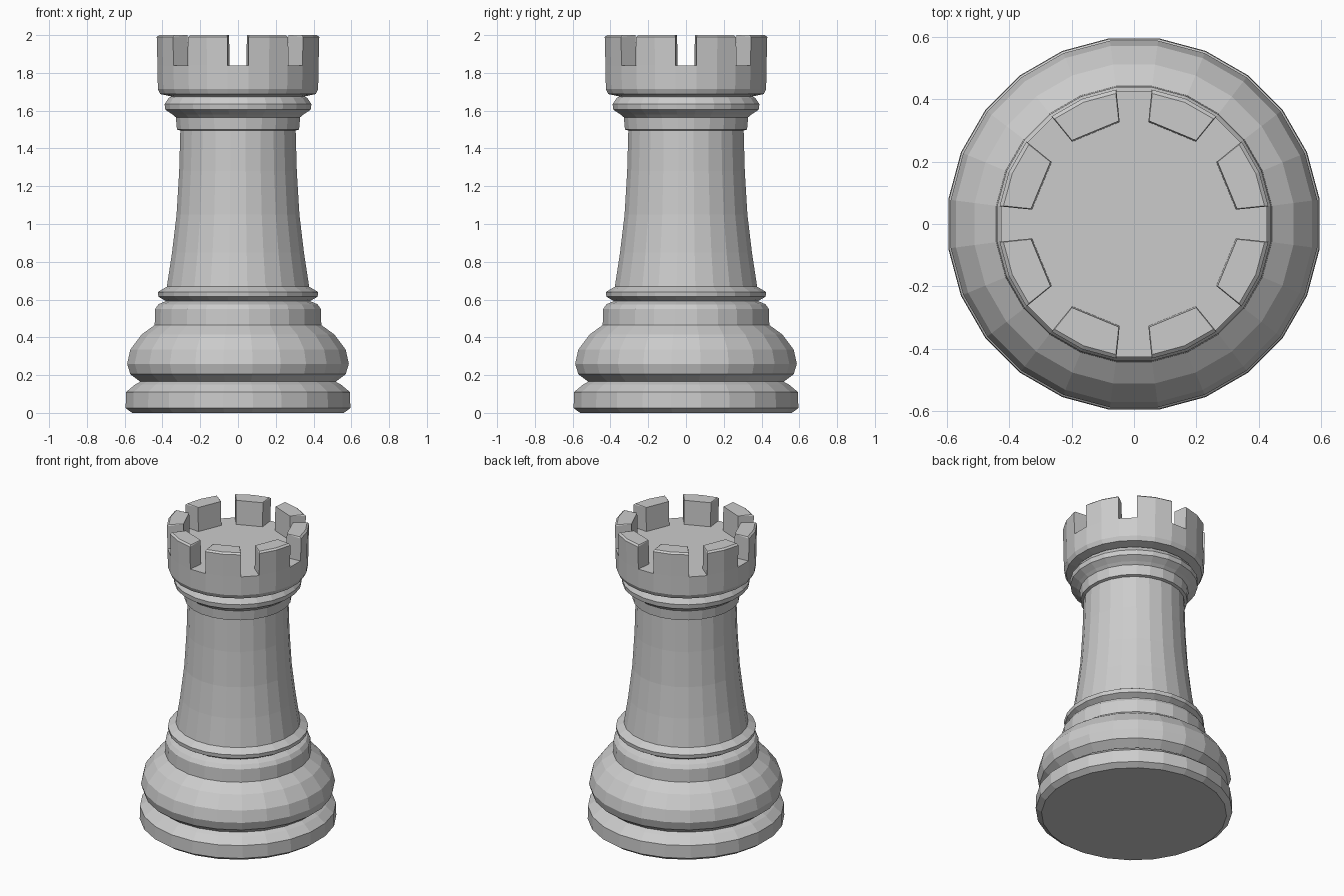
import bpy, bmesh
from math import cos, sin, radians

if "Cube" in bpy.data.objects:
    bpy.data.objects.remove(bpy.data.objects["Cube"])

SIDES = 24
OFFSET = 7.5      # lines facets up with the battlement gaps
FLOOR = 1.84


def polar(r, deg, z):
    return (r * cos(radians(deg)), r * sin(radians(deg)), z)


def finish(name, bm):
    bmesh.ops.recalc_face_normals(bm, faces=bm.faces)
    mesh = bpy.data.meshes.new(name)
    bm.to_mesh(mesh)
    bm.free()
    obj = bpy.data.objects.new(name, mesh)
    bpy.context.collection.objects.link(obj)
    return obj


def lathe(name, profile):
    """Closed, flat-faced turned solid from (radius, height) pairs."""
    bm = bmesh.new()
    rings = [[bm.verts.new(polar(r, OFFSET + i * 360 / SIDES, z))
              for i in range(SIDES)] for r, z in profile]
    for a, b in zip(rings, rings[1:]):
        for i in range(SIDES):
            j = (i + 1) % SIDES
            bm.faces.new((a[i], a[j], b[j], b[i]))
    bm.faces.new(rings[0])
    bm.faces.new(rings[-1])
    return finish(name, bm)


# Turned body: foot, bulge, lower collar, shaft, upper collar, crown
lathe("turned_body", [
    (0.565, 0.0), (0.60, 0.025), (0.598, 0.11), (0.55, 0.15), (0.522, 0.165),
    (0.575, 0.205), (0.592, 0.26), (0.575, 0.335), (0.515, 0.415),
    (0.445, 0.465), (0.442, 0.55), (0.425, 0.575), (0.385, 0.592),
    (0.425, 0.615), (0.428, 0.64), (0.38, 0.668),
    (0.352, 0.85), (0.328, 1.05), (0.314, 1.28), (0.308, 1.495),
    (0.326, 1.50), (0.332, 1.565), (0.35, 1.58), (0.388, 1.605),
    (0.392, 1.635), (0.37, 1.668), (0.355, 1.675), (0.415, 1.688),
    (0.428, 1.715), (0.43, FLOOR),
])

# Eight battlement blocks standing on the crown rim
bm = bmesh.new()
for k in range(8):
    mid = 22.5 + 45 * k
    plan = [(0.43, -15), (0.43, 0), (0.43, 15), (0.33, 14.5), (0.33, -14.5)]
    low = [bm.verts.new(polar(r, mid + a, FLOOR)) for r, a in plan]
    high = [bm.verts.new(polar(r + 0.004, mid + a, 1.99 if r > 0.4 else 2.0))
            for r, a in plan]
    top = [bm.verts.new(polar(r - (0.008 if r > 0.4 else -0.006), mid + a * 0.97, 2.0))
           for r, a in plan]
    for i in range(5):
        j = (i + 1) % 5
        bm.faces.new((low[i], low[j], high[j], high[i]))
        bm.faces.new((high[i], high[j], top[j], top[i]))
    bm.faces.new(top)
finish("battlements", bm)
